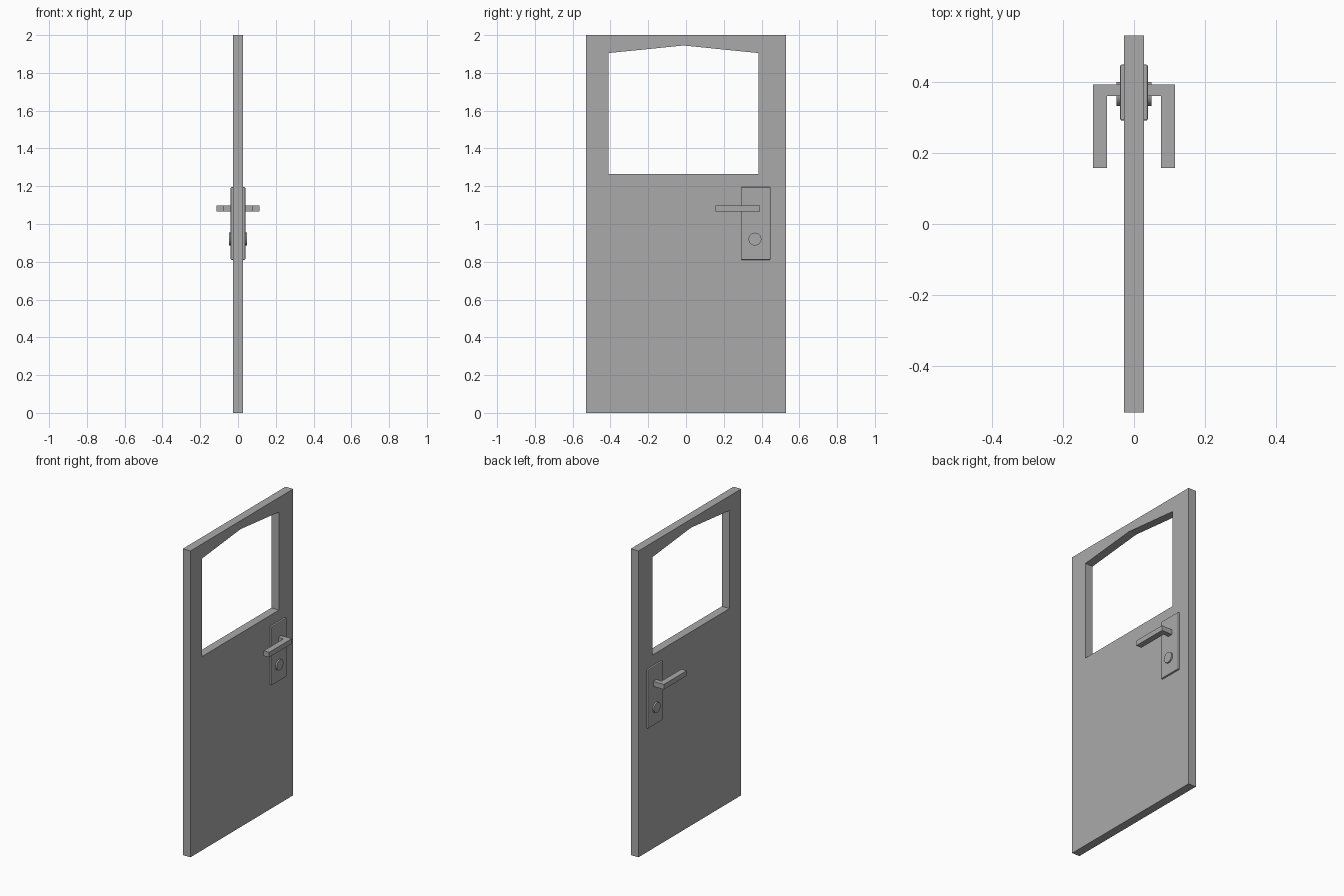
import bpy
import bmesh
from mathutils import Matrix, Vector

if "Cube" in bpy.data.objects:
    bpy.data.objects.remove(bpy.data.objects["Cube"], do_unlink=True)

grey = bpy.data.materials.new("plain grey")
grey.use_nodes = True
grey.diffuse_color = (0.4, 0.4, 0.4, 1)
grey.node_tree.nodes["Principled BSDF"].inputs["Base Color"].default_value = (0.4, 0.4, 0.4, 1)

HALF = 0.0275  # half the door thickness


def finish(name, bm):
    bmesh.ops.recalc_face_normals(bm, faces=bm.faces)
    mesh = bpy.data.meshes.new(name)
    bm.to_mesh(mesh)
    bm.free()
    mesh.materials.append(grey)
    obj = bpy.data.objects.new(name, mesh)
    bpy.context.collection.objects.link(obj)
    return obj


def prism(name, points, offset):
    """Extrude a closed flat outline along an offset."""
    bm = bmesh.new()
    face = bm.faces.new([bm.verts.new(p) for p in points])
    ext = bmesh.ops.extrude_face_region(bm, geom=[face], use_keep_orig=True)
    moved = [v for v in ext["geom"] if isinstance(v, bmesh.types.BMVert)]
    bmesh.ops.translate(bm, verts=moved, vec=Vector(offset))
    return finish(name, bm)


def box(name, low, high):
    (x0, y0, z0), (x1, y1, z1) = low, high
    outline = [(x0, y0, z0), (x0, y1, z0), (x0, y1, z1), (x0, y0, z1)]
    return prism(name, outline, (x1 - x0, 0, 0))


# Door leaf with a window opening that peaks in the middle
door = box("door_leaf", (-HALF, -0.53, 0), (HALF, 0.53, 2))
opening = [(-0.41, 1.265), (0.383, 1.265), (0.383, 1.905), (-0.013, 1.945), (-0.41, 1.905)]
cutter = prism("window_cutter", [(-0.1, y, z) for y, z in opening], (0.2, 0, 0))
cutter.hide_render = True
cut = door.modifiers.new("window", "BOOLEAN")
cut.operation = "DIFFERENCE"
cut.solver = "EXACT"
cut.object = cutter
bpy.context.view_layer.objects.active = door
bpy.ops.object.modifier_apply(modifier=cut.name)
bpy.data.objects.remove(cutter, do_unlink=True)

# Matching fittings on both faces of the door
for side, s in (("left", 1), ("right", -1)):
    # Lock plate with softened edges
    plate = box(side + "_lock_plate", (s * 0.02, 0.29, 0.81), (s * 0.0387, 0.448, 1.195))
    bevel = plate.modifiers.new("soft edges", "BEVEL")
    bevel.width = 0.005
    bevel.segments = 2

    # L-shaped lever handle
    lever = [(0.03, 0.392), (0.1147, 0.392), (0.1147, 0.157),
             (0.076, 0.157), (0.076, 0.36), (0.03, 0.36)]
    prism(side + "_lever_handle", [(s * x, y, 1.066) for x, y in lever], (0, 0, 0.033))

    # Round lock cylinder
    bm = bmesh.new()
    place = Matrix.Translation((s * 0.039, 0.365, 0.92)) @ Matrix.Rotation(1.5708, 4, "Y")
    bmesh.ops.create_cone(bm, cap_ends=True, segments=32, radius1=0.034,
                          radius2=0.034, depth=0.019, matrix=place)
    lock = finish(side + "_lock_cylinder", bm)
    bpy.ops.object.select_all(action="DESELECT")
    lock.select_set(True)
    bpy.context.view_layer.objects.active = lock
    bpy.ops.object.shade_smooth_by_angle()
